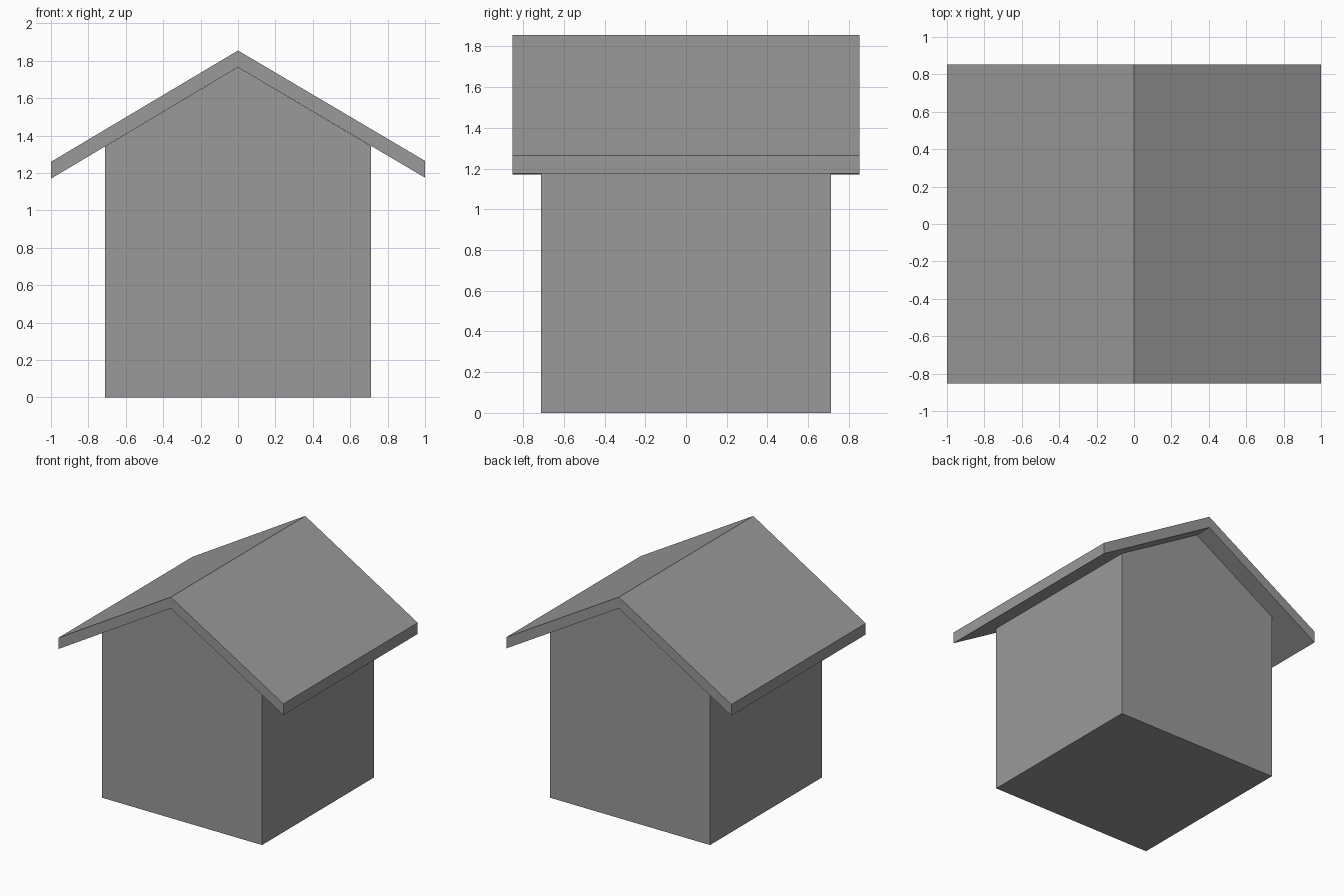
import bpy
import bmesh
from mathutils import Vector

cube = bpy.data.objects.get("Cube")
if cube:
    bpy.data.objects.remove(cube, do_unlink=True)

# One plain grey for the whole house
grey = bpy.data.materials.new("plain grey")
grey.use_nodes = True
grey.diffuse_color = (0.32, 0.32, 0.32, 1)
grey.node_tree.nodes["Principled BSDF"].inputs["Base Color"].default_value = grey.diffuse_color


def extrude_profile(name, profile, half_depth):
    """Extrude an (x, z) outline evenly along y."""
    bm = bmesh.new()
    front = bm.faces.new([bm.verts.new((x, -half_depth, z)) for x, z in profile])
    result = bmesh.ops.extrude_face_region(bm, geom=[front], use_keep_orig=True)
    back = [v for v in result["geom"] if isinstance(v, bmesh.types.BMVert)]
    bmesh.ops.translate(bm, verts=back, vec=Vector((0, 2 * half_depth, 0)))
    bmesh.ops.recalc_face_normals(bm, faces=bm.faces[:])
    mesh = bpy.data.meshes.new(name)
    bm.to_mesh(mesh)
    bm.free()
    mesh.materials.append(grey)
    obj = bpy.data.objects.new(name, mesh)
    bpy.context.collection.objects.link(obj)
    return obj


# Gabled body, its slopes meeting the underside of the roof
wall = 0.712
extrude_profile("house_body",
                [(-wall, 0), (wall, 0), (wall, 1.344), (0, 1.765), (-wall, 1.341)], wall)

# Overhanging pitched roof, a chevron of constant vertical thickness
thickness = 0.09
underside = [(-1, 1.17), (0, 1.765), (1, 1.175)]
top = [(x, z + thickness) for x, z in reversed(underside)]
extrude_profile("pitched_roof", underside + top, 0.853)
